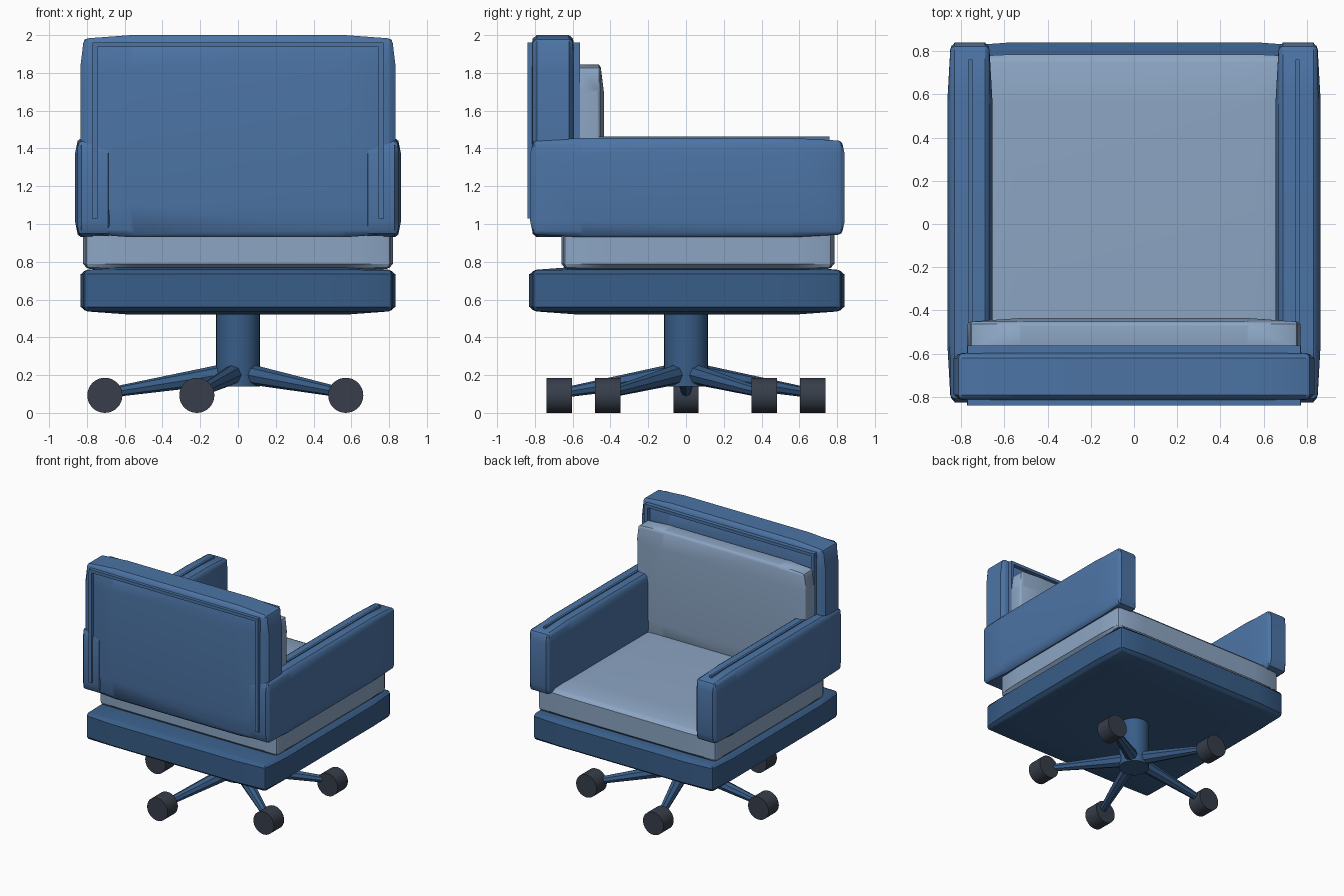
import bpy, bmesh, math
from mathutils import Vector, Matrix

if "Cube" in bpy.data.objects:
    bpy.data.objects.remove(bpy.data.objects["Cube"])


def material(name, rgb):
    m = bpy.data.materials.new(name)
    m.diffuse_color = (*rgb, 1)
    m.use_nodes = True
    m.node_tree.nodes["Principled BSDF"].inputs["Base Color"].default_value = m.diffuse_color
    return m


BLUE = material("upholstery blue", (0.072, 0.174, 0.376))
NAVY = material("base blue", (0.040, 0.110, 0.245))
PALE = material("cushion pale blue", (0.262, 0.376, 0.546))
DARK = material("caster charcoal", (0.038, 0.048, 0.068))


def finish(bm, name, mat, angle=35):
    bmesh.ops.recalc_face_normals(bm, faces=bm.faces)
    me = bpy.data.meshes.new(name)
    bm.to_mesh(me)
    bm.free()
    me.materials.append(mat)
    me.shade_smooth()
    me.set_sharp_from_angle(angle=math.radians(angle))
    ob = bpy.data.objects.new(name, me)
    bpy.context.collection.objects.link(ob)
    return ob


def padded_box(name, mat, lo, hi, bulge=0.018, bevel=0.03, segments=2):
    """Box whose edges are pulled in slightly so that the faces swell, then rounded."""
    lo, hi = Vector(lo), Vector(hi)
    centre, half = (lo + hi) / 2, (hi - lo) / 2
    bm = bmesh.new()
    bmesh.ops.create_cube(bm, size=2)
    for axis in range(3):
        for side in (-0.68, 0.68):
            n = Vector((0, 0, 0))
            n[axis] = 1
            bmesh.ops.bisect_plane(bm, geom=bm.verts[:] + bm.edges[:] + bm.faces[:],
                                   plane_co=n * side, plane_no=n)
    for v in bm.verts:
        n = v.co.copy()
        rim = [abs(c) > 0.99 for c in n]
        for a in range(3):
            v.co[a] = centre[a] + n[a] * half[a]
            if rim[a] and sum(rim) > 1:
                v.co[a] -= math.copysign(bulge, n[a])
    bm.normal_update()
    edges = [e for e in bm.edges if e.calc_face_angle(0) > 0.8]
    bmesh.ops.bevel(bm, geom=edges, offset=bevel, segments=segments, profile=0.5,
                    affect='EDGES', clamp_overlap=True)
    return finish(bm, name, mat)


def box(name, mat, lo, hi):
    lo, hi = Vector(lo), Vector(hi)
    bm = bmesh.new()
    bmesh.ops.create_cube(bm, size=1)
    for v in bm.verts:
        v.co = (lo + hi) / 2 + v.co * (hi - lo)
    return finish(bm, name, mat)


def rod(name, mat, a, b, r1, r2, sides):
    """Capped cylinder or cone from a to b."""
    a, b = Vector(a), Vector(b)
    d = b - a
    bm = bmesh.new()
    bmesh.ops.create_cone(bm, cap_ends=True, segments=sides, radius1=r1, radius2=r2,
                          depth=d.length)
    rot = d.to_track_quat('Z', 'Y').to_matrix().to_4x4()
    bmesh.ops.transform(bm, verts=bm.verts, matrix=Matrix.Translation((a + b) / 2) @ rot)
    return finish(bm, name, mat)


# Base slab, seat cushion, backrest and back cushion
padded_box("base_slab", NAVY, (-0.835, -0.83, 0.52), (0.835, 0.84, 0.775))
padded_box("seat_cushion", PALE, (-0.82, -0.66, 0.75), (0.82, 0.785, 0.985), 0.012, 0.035)
padded_box("backrest", BLUE, (-0.835, -0.83, 0.93), (0.835, -0.58, 2.0))
padded_box("back_cushion", PALE, (-0.77, -0.60, 0.94), (0.77, -0.435, 1.845), 0.016, 0.03)

# Arms with a piping strip along the top
for side, s in (("left", -1), ("right", 1)):
    x = sorted((s * 0.655, s * 0.863))
    padded_box(side + "_arm", BLUE, (x[0], -0.825, 0.93), (x[1], 0.84, 1.455), 0.014)
    x = sorted((s * 0.748, s * 0.766))
    box(side + "_arm_piping", BLUE, (x[0], -0.58, 1.43), (x[1], 0.76, 1.463))

# Piping frames on the rear and front of the backrest
for face, y0, y1 in (("rear", -0.84, -0.81), ("front", -0.60, -0.562)):
    box(face + "_piping_top", BLUE, (-0.77, y0, 1.937), (0.77, y1, 1.962))
    for side, s in (("left", -1), ("right", 1)):
        x = sorted((s * 0.745, s * 0.772))
        box(f"{face}_piping_{side}", BLUE, (x[0], y0, 1.03), (x[1], y1, 1.94))

# Column, spokes and casters
rod("column", NAVY, (0, 0, 0.14), (0, 0, 0.54), 0.116, 0.116, 32)
for i in range(5):
    a = math.pi + i * math.tau / 5
    c, s = math.cos(a), math.sin(a)
    rod(f"spoke_{i + 1}", NAVY, (c * 0.03, s * 0.03, 0.212), (c * 0.69, s * 0.69, 0.106),
        0.056, 0.026, 8)
    x, y = c * 0.705, s * 0.705
    rod(f"caster_{i + 1}", DARK, (x, y - 0.067, 0.093), (x, y + 0.067, 0.093),
        0.093, 0.093, 32)
